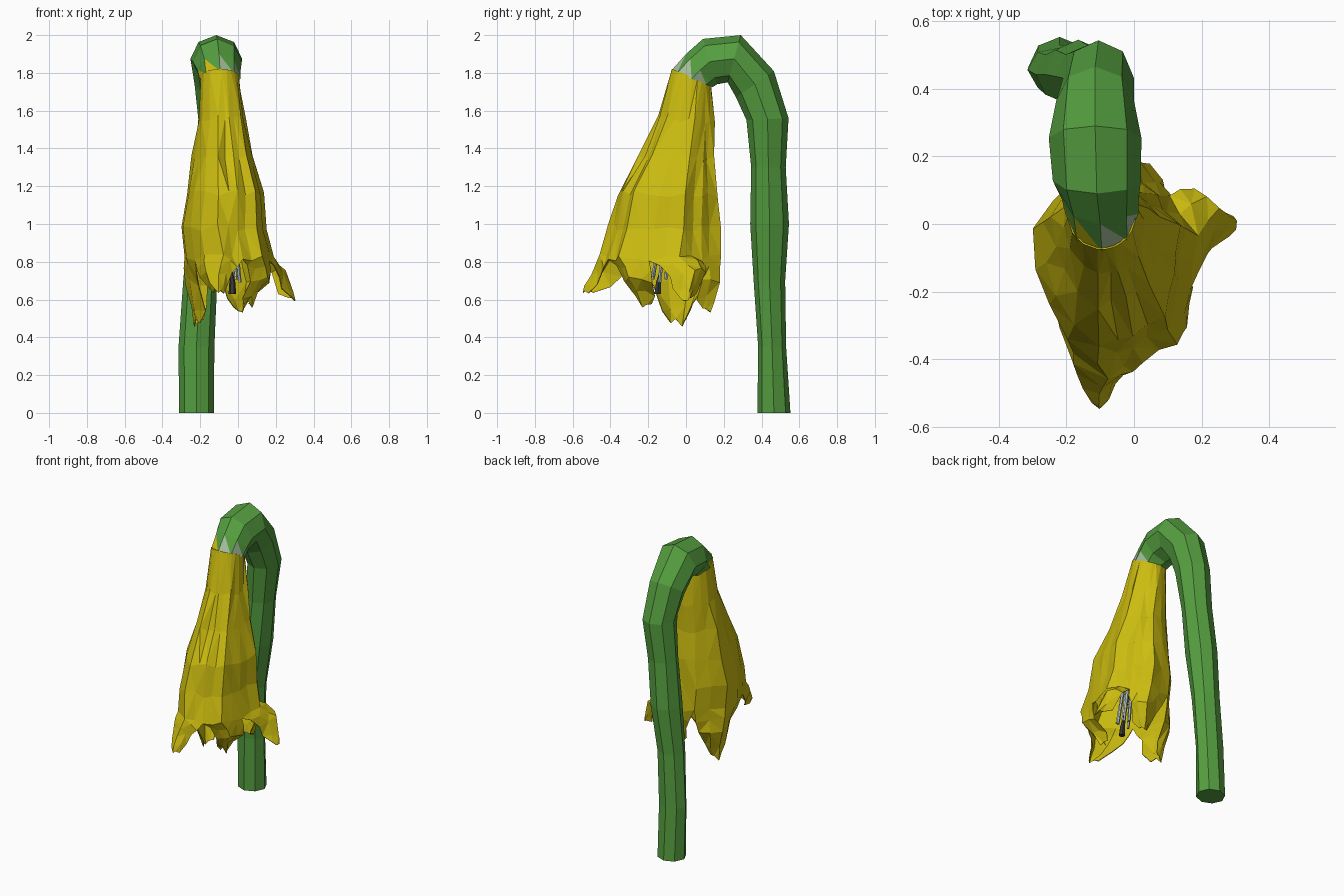
import bpy, bmesh, math, random
from mathutils import Vector

if "Cube" in bpy.data.objects:
    bpy.data.objects.remove(bpy.data.objects["Cube"])

random.seed(4)


def material(name, rgb):
    m = bpy.data.materials.new(name)
    m.diffuse_color = (*rgb, 1)
    m.use_nodes = True
    m.node_tree.nodes["Principled BSDF"].inputs["Base Color"].default_value = m.diffuse_color
    return m


green = material("stem_green", (0.09, 0.34, 0.05))
pale = material("pale_green", (0.38, 0.52, 0.33))
yellow = material("petal_yellow", (0.60, 0.50, 0.005))
grey = material("stamen_grey", (0.42, 0.50, 0.47))
dark = material("pistil_dark", (0.04, 0.04, 0.035))


def make_object(name, bm, mats):
    bmesh.ops.recalc_face_normals(bm, faces=bm.faces)
    me = bpy.data.meshes.new(name)
    bm.to_mesh(me)
    bm.free()
    for m in mats:
        me.materials.append(m)
    ob = bpy.data.objects.new(name, me)
    bpy.context.collection.objects.link(ob)
    return ob


def skin(bm, rows, closed=True):
    """Quads between successive rows of vertices."""
    n = len(rows[0])
    for a, b in zip(rows, rows[1:]):
        for i in range(n if closed else n - 1):
            j = (i + 1) % n
            bm.faces.new((a[i], a[j], b[j], b[i]))


# Stem: eight-sided hooked tube; x, half width, outer (y, z), inner (y, z)
STEM = [
    (-.220, .092, .553, 0.00, .378, 0.00),
    (-.220, .095, .530, 0.35, .382, 0.35),
    (-.200, .090, .525, 0.70, .358, 0.70),
    (-.165, .098, .545, 1.00, .340, 1.00),
    (-.135, .098, .528, 1.30, .345, 1.30),
    (-.105, .105, .543, 1.56, .320, 1.55),
    (-.115, .115, .465, 1.81, .265, 1.67),
    (-.115, .137, .290, 2.00, .220, 1.75),
    (-.110, .130, .090, 1.98, .165, 1.74),
    (-.100, .114, .000, 1.90, .150, 1.73),
    (-.095, .108, -.080, 1.81, .140, 1.725),
]
SIDES = 8
bm = bmesh.new()
rows = []
for k, (x, hw, yo, zo, yi, zi) in enumerate(STEM):
    row = []
    for i in range(SIDES):
        a = math.tau * i / SIDES
        c = math.cos(a)
        flute = 1.0 if i % 2 == 0 else 0.97
        row.append(bm.verts.new((x + hw * flute * math.sin(a),
                                 (yo + yi) / 2 + c * (yo - yi) / 2,
                                 (zo + zi) / 2 + c * (zo - zi) / 2)))
    rows.append(row)
skin(bm, rows[:-1])
bm.faces.new(rows[0])
# Collar: zigzag of petal and pale triangles running into the stem
top, low = rows[-2], rows[-1]
for i in range(SIDES):
    j = (i + 1) % SIDES
    bm.faces.new((top[i], top[j], low[j]))
    f = bm.faces.new((top[i], low[j], low[i]))
    c = f.calc_center_median()
    f.material_index = 0 if c.y > 0.10 else (1 if c.x > -0.11 else 2)
make_object("stem", bm, [green, pale, yellow])

# Blossom: fluted bell that splits into five drooping petals
# bell rings: z, x min, x max, y min, y max, tilt
BELL = [
    (1.780, -.195, .003, -.073, .130, .040),
    (1.55, -.215, .040, -.150, .152, .02),
    (1.35, -.250, .085, -.248, .158, 0),
    (1.16, -.285, .140, -.365, .178, 0),
    (0.98, -.312, .158, -.410, .188, 0),
    (0.82, -.300, .195, -.460, .195, 0),
]
# petals: angle in degrees, middle point, tip point
PETALS = [
    (-42, (.160, -.300, .71), (.07, -.23, .575)),
    (18, (.255, .045, .74), (.305, .005, .60)),
    (74, (.050, .180, .70), (.020, .125, .53)),
    (160, (-.275, .010, .68), (-.228, -.02, .475)),
    (263, (-.105, -.505, .74), (-.102, -.55, .635)),
]
S = [-1, -.5, 0, .5, 1]
AXIS = Vector((-.06, -.13, .7))


def bell_point(ring, ang, s):
    z, x0, x1, y0, y1, tilt = ring
    low_part = max(0, min(1, (1.78 - z) / 0.4))
    # the front left crease is the deepest
    depth = (0.16 if abs(ang % math.tau - math.radians(211)) < .2 else 0.09) * low_part
    k = 1 - depth * (1 - math.cos(math.pi * s)) / 2 - .06 * low_part * (abs(s) == .5)
    return Vector(((x0 + x1) / 2 + k * (x1 - x0) / 2 * math.cos(ang),
                   (y0 + y1) / 2 + k * (y1 - y0) / 2 * math.sin(ang),
                   z - tilt * math.sin(ang)))


bm = bmesh.new()
count = len(PETALS)
for p, (deg, mid, tip) in enumerate(PETALS):
    before = (deg - PETALS[p - 1][0]) % 360 / 2
    after = (PETALS[(p + 1) % count][0] - deg) % 360 / 2
    angs = [math.radians(deg + s * (before if s < 0 else after)) for s in S]
    pts = [[bell_point(r, a, s) for a, s in zip(angs, S)] for r in BELL]
    rim = pts[-1]
    mid, tip = Vector(mid), Vector(tip)
    # petal rows: path point, width, inward curl, edge drop
    for pos, w, curl, lift in ((rim[2].lerp(mid, .5), .90, .01, .0),
                               (mid, .74, .03, -.01),
                               (mid.lerp(tip, .6), .48, .045, -.01),
                               (tip, .22, .02, .015)):
        row = []
        for q, s in zip(rim, S):
            v = pos + (q - rim[2]) * w
            inward = AXIS - v
            inward.z = 0
            v += inward.normalized() * curl * s * s
            v.z = pos.z + lift * s * s + (.02 if abs(s) == .5 else 0) * w
            row.append(v)
        pts.append(row)
    skin(bm, [[bm.verts.new(v) for v in row] for row in pts], closed=False)
bmesh.ops.remove_doubles(bm, verts=bm.verts, dist=0.0005)
# slight crumple
for v in bm.verts:
    if v.co.z < 1.6:
        v.co += Vector((random.uniform(-1, 1), random.uniform(-1, 1),
                        random.uniform(-3, 3))) * 0.006
bmesh.ops.triangulate(bm, faces=bm.faces)
blossom = make_object("blossom", bm, [yellow])
mod = blossom.modifiers.new("thickness", 'SOLIDIFY')
mod.thickness = 0.005
mod.offset = 0


# Stamens and pistil hanging inside the bell
def strand(name, pts, radii, mat, n=5):
    bm = bmesh.new()
    rows = [[bm.verts.new((x + r * math.cos(math.tau * i / n),
                           y + r * math.sin(math.tau * i / n), z)) for i in range(n)]
            for (x, y, z), r in zip(pts, radii)]
    skin(bm, rows)
    bm.faces.new(rows[0])
    bm.faces.new(rows[-1])
    make_object(name, bm, [mat])


for i in range(6):
    a = math.tau * i / 6
    dx, dy = math.cos(a), math.sin(a)
    strand(f"stamen_{i + 1}",
           [(-.07 + .02 * dx, -.03 + .02 * dy, 1.4),
            (-.04 + .03 * dx, -.12 + .03 * dy, .90),
            (-.03 + .04 * dx, -.14 + .04 * dy, .69 + .015 * (i % 3))],
           (.006, .011, .009), grey)
strand("pistil", [(-.07, -.03, 1.4), (-.035, -.135, .74), (-.03, -.145, .69),
                  (-.03, -.15, .63)], (.008, .01, .016, .02), dark, 6)
